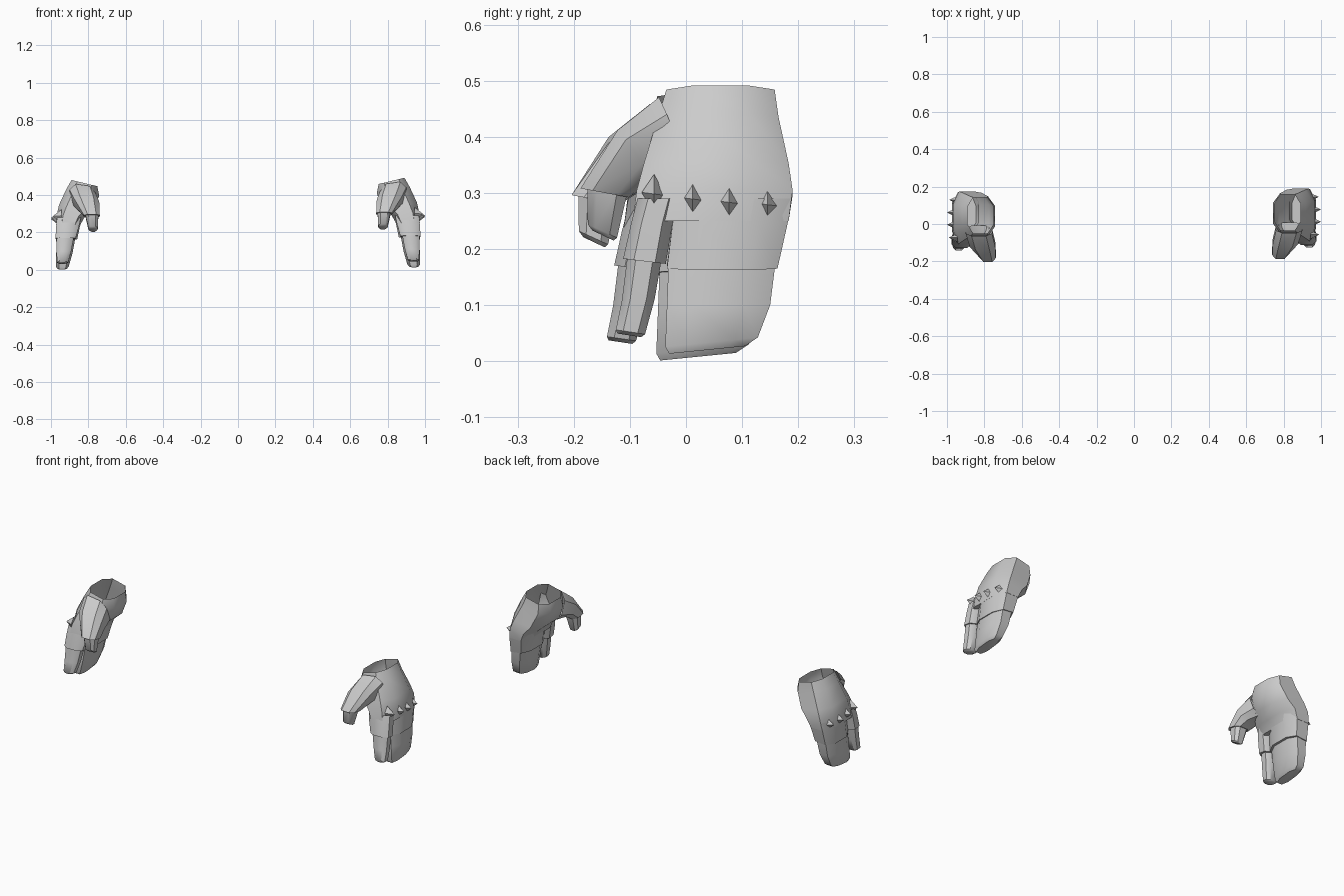
import bpy, bmesh
from mathutils import Vector
from math import radians

if "Cube" in bpy.data.objects:
    bpy.data.objects.remove(bpy.data.objects["Cube"])

OCT = [(1, -.5), (1, .5), (.55, 1), (-.55, 1), (-1, .5), (-1, -.5), (-.55, -1), (.55, -1)]


def finish(bm, name, side, angle):
    # the left hand is the mirror image, set slightly forward and lower
    for v in bm.verts:
        if side < 0:
            v.co = Vector((-v.co.x, v.co.y - .016, v.co.z - .012))
    bmesh.ops.recalc_face_normals(bm, faces=bm.faces)
    me = bpy.data.meshes.new(name)
    bm.to_mesh(me)
    bm.free()
    ob = bpy.data.objects.new(name, me)
    bpy.context.collection.objects.link(ob)
    bpy.ops.object.select_all(action='DESELECT')
    ob.select_set(True)
    bpy.context.view_layer.objects.active = ob
    bpy.ops.object.shade_smooth_by_angle(angle=radians(angle))


def loft(name, side, rings, cap_end=True, angle=40):
    # ring = centre, first half axis, second half axis
    bm = bmesh.new()
    loops = [[bm.verts.new(Vector(c) + a * Vector(u) + b * Vector(v)) for a, b in OCT]
             for c, u, v in rings]
    for p, q in zip(loops, loops[1:]):
        for i in range(8):
            j = (i + 1) % 8
            bm.faces.new((p[i], p[j], q[j], q[i]))
    if cap_end:
        bm.faces.new(loops[-1])
    finish(bm, name, side, angle)


def flat(x0, x1, y0, y1, z, tx=0, ty=0):
    # level ring from its extents; tx and ty are slopes along x and y
    hx, hy = (x1 - x0) / 2, (y1 - y0) / 2
    return ((x0 + x1) / 2, (y0 + y1) / 2, z), (hx, 0, hx * tx), (0, hy, hy * ty)


def stud(name, side, x, y, z):
    bm = bmesh.new()
    tip = bm.verts.new((x, y, z))
    base = [bm.verts.new((x - .045, y + a * .022, z + b * .035))
            for a, b in ((1, -.08), (0, 1), (-1, .08), (0, -1))]
    for i in range(4):
        bm.faces.new((tip, base[i], base[(i + 1) % 4]))
    bm.faces.new(base)
    finish(bm, name, side, 20)


for side, tag in ((1, "right"), (-1, "left")):
    # palm with open wrist
    loft(tag + "_palm", side, [
        flat(.752, .89, -.035, .158, .475, .24),
        flat(.742, .918, -.05, .165, .425, .2),
        flat(.775, .957, -.075, .183, .345, .15),
        flat(.82, .968, -.088, .19, .30, .1),
        flat(.845, .972, -.095, .183, .25)], angle=50)
    # finger sleeves, split beside the index finger
    loft(tag + "_index_sleeve", side, [
        flat(.84, .968, -.086, -.012, .29),
        flat(.85, .972, -.098, -.024, .245),
        flat(.868, .976, -.112, -.036, .178, 0, -.12)])
    loft(tag + "_finger_sleeve", side, [
        flat(.83, .968, -.03, .188, .29),
        flat(.845, .972, -.024, .181, .245),
        flat(.86, .974, -.034, .163, .168, -.1)])
    # bare fingers
    loft(tag + "_index_finger", side, [
        flat(.877, .97, -.104, -.042, .19),
        flat(.892, .97, -.114, -.056, .11),
        flat(.908, .968, -.125, -.073, .052, 0, -.15),
        flat(.92, .96, -.122, -.08, .046, 0, -.15)])
    loft(tag + "_other_fingers", side, [
        flat(.87, .968, -.031, .16, .18),
        flat(.885, .972, -.034, .15, .10),
        flat(.905, .974, -.037, .128, .034, 0, .1),
        flat(.915, .966, -.03, .105, .02, 0, .1)])
    # thumb sleeve and thumb
    loft(tag + "_thumb_sleeve", side, [
        ((.83, -.02, .395), (.07, 0, .01), (0, -.028, .07)),
        ((.81, -.092, .364), (.068, 0, .01), (0, -.03, .042)),
        ((.781, -.145, .30), (.042, 0, 0), (0, -.043, .008))])
    loft(tag + "_thumb", side, [
        ((.782, -.14, .31), (.036, 0, 0), (0, -.036, .008)),
        ((.775, -.149, .232), (.025, 0, 0), (0, -.026, .012)),
        ((.775, -.148, .224), (.017, 0, 0), (0, -.019, .009))])
    # knuckle studs
    for i, (x, y, z) in enumerate(((.99, -.057, .298), (1, .012, .289),
                                   (1, .077, .283), (.987, .145, .279))):
        stud(f"{tag}_stud_{i + 1}", side, x, y, z)
